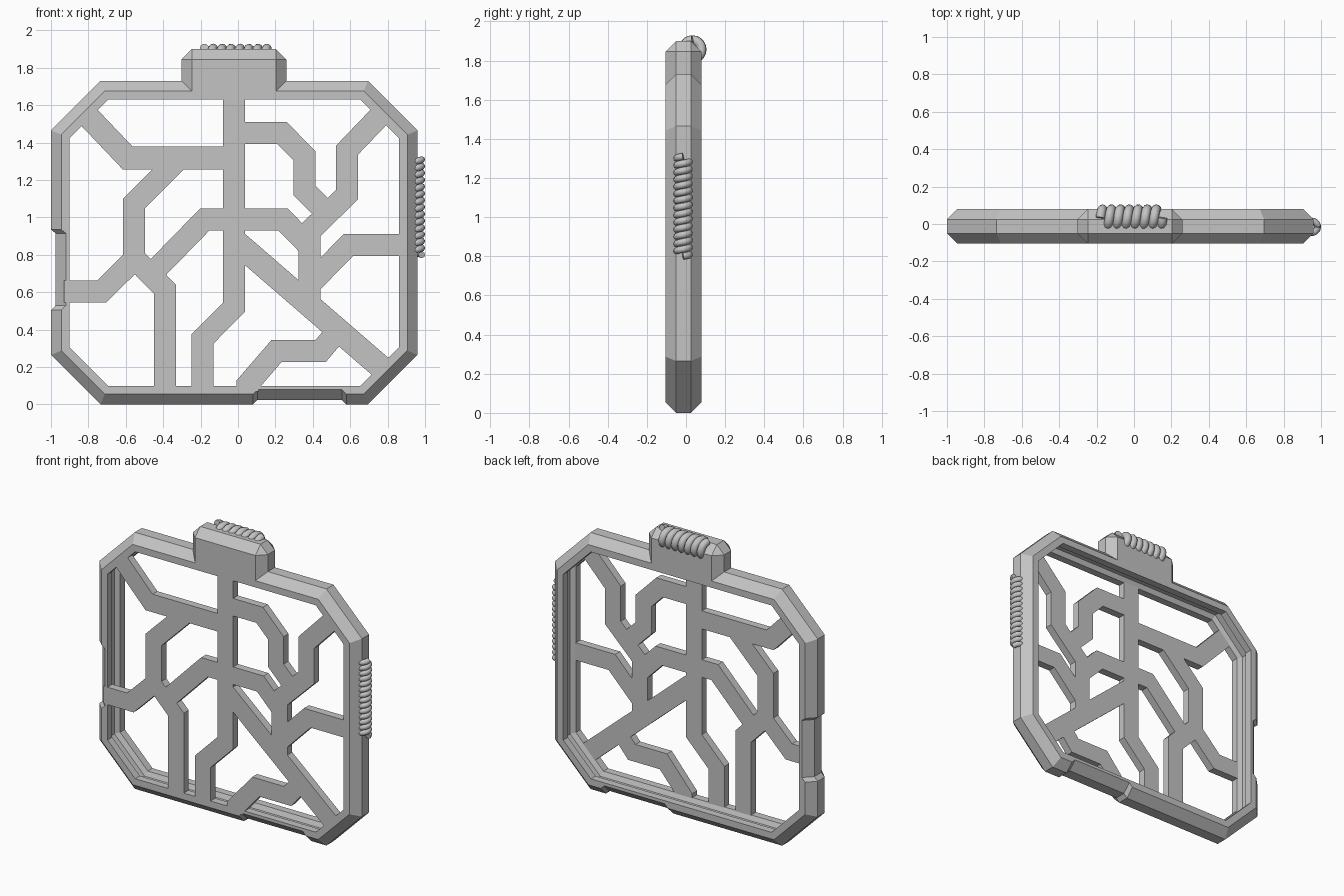
import bpy, bmesh, math
from mathutils import Vector

cube = bpy.data.objects.get("Cube")
if cube:
    bpy.data.objects.remove(cube, do_unlink=True)

grey = bpy.data.materials.new("plain_grey")
grey.use_nodes = True
GREY = (0.55, 0.55, 0.55, 1)
grey.diffuse_color = GREY
grey.node_tree.nodes["Principled BSDF"].inputs["Base Color"].default_value = GREY

FRONT, BACK = -0.105, 0.08
BEVEL = 0.055


def add_object(name, data):
    obj = bpy.data.objects.new(name, data)
    data.materials.append(grey)
    bpy.context.collection.objects.link(obj)
    return obj


def finish(name, bm):
    bmesh.ops.recalc_face_normals(bm, faces=bm.faces)
    mesh = bpy.data.meshes.new(name)
    bm.to_mesh(mesh)
    bm.free()
    return add_object(name, mesh)


# Octagonal outline of the frame, inset by a distance, with two shallow notches
def outline(inset, notch):
    left, right = -1 + inset, 0.96 - inset
    low, high = inset, 1.73 - inset
    cut = 0.265 - inset * (2 - math.sqrt(2))
    step = 0.025 * notch
    return [
        (left + cut, low), (0.08, low), (0.105, low + step),
        (0.555, low + step), (0.58, low), (right - cut, low),
        (right, low + cut), (right, high - cut),
        (right - cut, high), (left + cut, high),
        (left, high - cut), (left, 0.935), (left + step, 0.915),
        (left + step, 0.53), (left, 0.505), (left, low + cut),
    ]


# Frame: bevelled outside, grooved inside
def build_frame():
    lip, groove = 0.1, 0.068
    section = [
        (0, -0.05, 1), (BEVEL, FRONT, 1), (lip, FRONT, 0), (lip, -0.055, 0),
        (groove, -0.04, 0), (groove, 0.015, 0), (lip, 0.03, 0),
        (lip, BACK, 0), (BEVEL, BACK, 1), (0, 0.025, 1),
    ]
    bm = bmesh.new()
    rings = [[bm.verts.new((x, y, z)) for x, z in outline(inset, notch)]
             for inset, y, notch in section]
    for a, b in zip(rings, rings[1:] + rings[:1]):
        for i in range(len(a)):
            j = (i + 1) % len(a)
            bm.faces.new((a[i], a[j], b[j], b[i]))
    finish("frame", bm)


# Flat lattice bar following a path, with mitred bends
def build_bar(name, path, width=0.118):
    pts = [Vector(p) for p in path]
    dirs = [(b - a).normalized() for a, b in zip(pts, pts[1:])]
    sides = []
    for i, p in enumerate(pts):
        before, after = dirs[max(i - 1, 0)], dirs[min(i, len(dirs) - 1)]
        tangent = (before + after).normalized()
        normal = Vector((-tangent.y, tangent.x))
        offset = normal * (width / 2 / tangent.dot(after))
        sides.append((p + offset, p - offset))
    bm = bmesh.new()
    rows = [[bm.verts.new((q.x, y, q.y)) for q, y in
             ((l, FRONT), (r, FRONT), (r, -0.053), (l, -0.053))]
            for l, r in sides]
    for a, b in zip(rows, rows[1:]):
        for k in range(4):
            m = (k + 1) % 4
            bm.faces.new((a[k], a[m], b[m], b[k]))
    bm.faces.new(rows[0])
    bm.faces.new(rows[-1])
    finish(name, bm)


# Raised block on top, bevelled everywhere but underneath
def build_block():
    low, high = Vector((-0.302, FRONT, 1.665)), Vector((0.258, BACK, 1.9))
    bm = bmesh.new()
    bmesh.ops.create_cube(bm, size=1)
    for v in bm.verts:
        v.co = [high[i] if v.co[i] > 0 else low[i] for i in range(3)]
    edges = [e for e in bm.edges if max(v.co.z for v in e.verts) > low.z + 0.01]
    bmesh.ops.bevel(bm, geom=edges, offset=BEVEL, segments=1,
                    profile=0.5, affect='EDGES')
    finish("top_block", bm)


# Wound coil along an axis
def build_coil(name, start, end, radius, wire, turns, u, v):
    start, end, u, v = (Vector(a) for a in (start, end, u, v))
    steps = 20 * turns
    curve = bpy.data.curves.new(name, 'CURVE')
    curve.dimensions = '3D'
    curve.bevel_depth = wire
    curve.bevel_resolution = 3
    curve.use_fill_caps = True
    spline = curve.splines.new('POLY')
    spline.points.add(steps)
    for i, point in enumerate(spline.points):
        t = i / steps
        angle = math.tau * turns * t
        co = start.lerp(end, t) + (u * math.cos(angle) + v * math.sin(angle)) * radius
        point.co = (*co, 1)
    spline.use_smooth = True
    add_object(name, curve)


build_frame()
build_block()

TRUNK = -0.022
build_bar("trunk", [(TRUNK, 1.75), (TRUNK, 0.52), (-0.19, 0.35), (-0.19, 0.07)])
build_bar("upper_right_bar", [(-0.82, 1.56), (-0.59, 1.318), (TRUNK, 1.318)], 0.122)
build_bar("outer_right_bar", [(-0.33, 1.3), (-0.556, 1.075), (-0.556, 0.775),
                              (-0.73, 0.603), (-0.93, 0.603)])
build_bar("lower_right_bar", [(-0.556, 0.785), (-0.39, 0.615), (-0.39, 0.07)])
build_bar("middle_right_bar", [(TRUNK, 0.99), (-0.177, 0.99), (-0.45, 0.71)])
build_bar("upper_left_bar", [(TRUNK, 1.452), (0.235, 1.452), (0.355, 1.33),
                             (0.355, 1.145), (0.48, 1.02)])
build_bar("corner_left_bar", [(0.77, 1.555), (0.583, 1.36), (0.583, 1.122),
                              (0.382, 0.925), (0.382, 0.535)])
build_bar("middle_left_bar", [(TRUNK, 0.99), (0.24, 0.99), (0.382, 0.845)])
build_bar("side_left_bar", [(0.88, 0.853), (0.59, 0.853), (0.382, 0.64)])
build_bar("diagonal_bar", [(TRUNK, 0.88), (0.77, 0.195)], 0.127)
build_bar("lower_left_bar", [(0.05, 0.07), (0.05, 0.105), (0.206, 0.286),
                             (0.442, 0.286), (0.53, 0.39)])

build_coil("top_coil", (-0.18, 0.033, 1.857), (0.155, 0.033, 1.857),
           0.047, 0.025, 7, (0, 0, 1), (0, 1, 0))
build_coil("side_coil", (0.951, -0.015, 0.8), (0.951, -0.015, 1.31),
           0.031, 0.018, 14, (1, 0, 0), (0, 1, 0))
